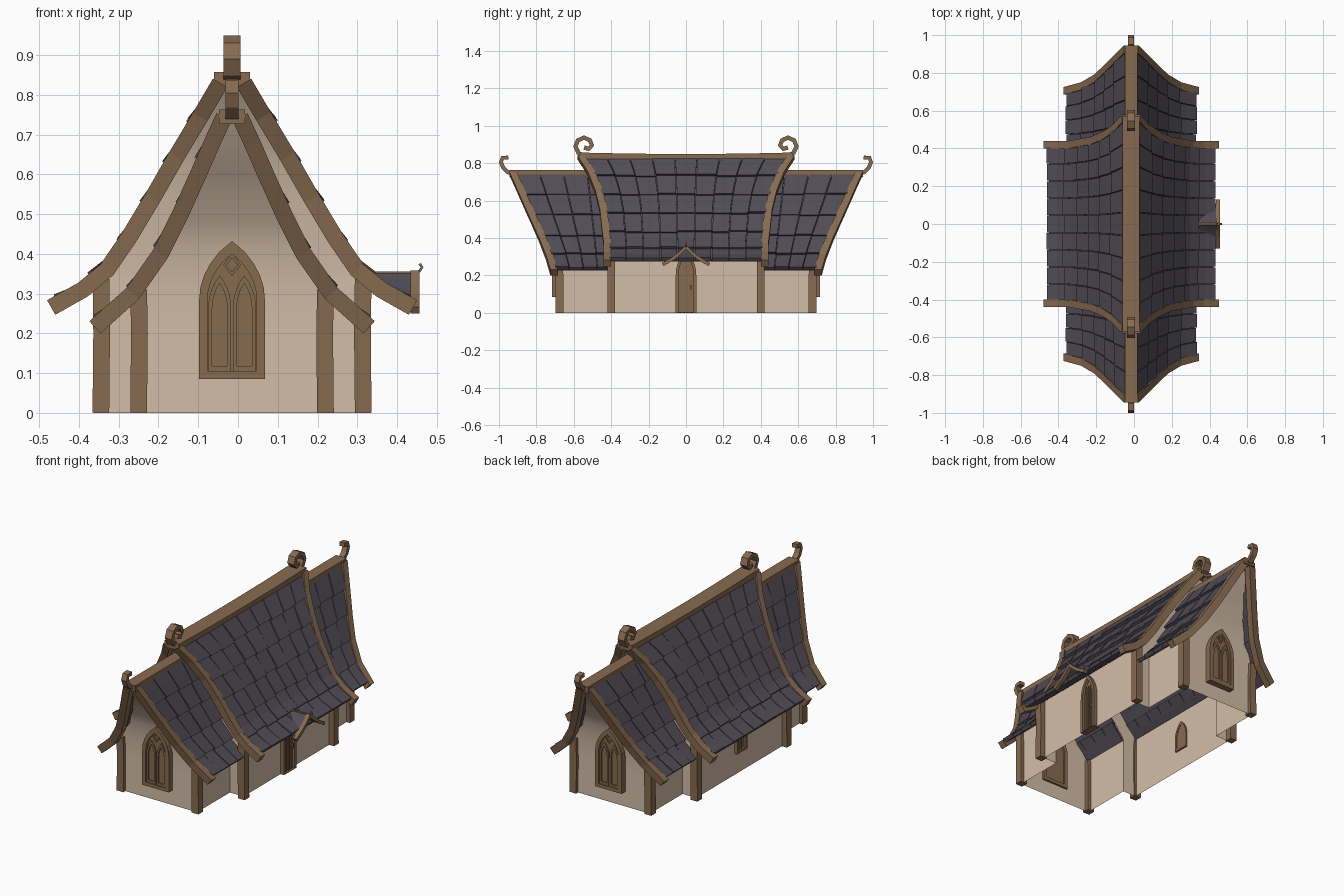
import bpy, bmesh, math, random
from mathutils import Vector as V

if "Cube" in bpy.data.objects:
    bpy.data.objects.remove(bpy.data.objects["Cube"])

random.seed(4)
CX = -0.015  # x of the ridge line (the dormer sticks out on the right)


def material(name, rgb):
    m = bpy.data.materials.new(name)
    m.diffuse_color = [c / 12.92 if c < 0.04045 else ((c + 0.055) / 1.055) ** 2.4 for c in rgb] + [1]
    m.use_nodes = True
    m.node_tree.nodes["Principled BSDF"].inputs["Base Color"].default_value = m.diffuse_color
    return m


WOOD = material("brown timber", (0.53, 0.42, 0.315))
CREAM = material("cream plaster", (0.83, 0.745, 0.66))
SLATE = material("dark slate", (0.32, 0.30, 0.335))


def mesh(name, verts, faces, mat, out=None, smooth=False):
    """Closed solids get recalculated normals, sheets are turned to face 'out'."""
    bm = bmesh.new()
    vs = [bm.verts.new(v) for v in verts]
    for f in faces:
        bm.faces.new([vs[i] for i in f])
    bm.normal_update()
    if out is None:
        bmesh.ops.recalc_face_normals(bm, faces=bm.faces)
    else:
        for f in bm.faces:
            if f.normal.dot(V(out)) < 0:
                f.normal_flip()
    for f in bm.faces:
        f.smooth = smooth
    me = bpy.data.meshes.new(name)
    bm.to_mesh(me)
    bm.free()
    me.materials.append(mat)
    ob = bpy.data.objects.new(name, me)
    bpy.context.collection.objects.link(ob)
    return ob


def sweep(name, pts, side, w, h, mat=WOOD):
    """Rectangular beam along pts: w across the side axis, h in the other direction."""
    pts, side, verts, faces = [V(p) for p in pts], V(side), [], []
    n = len(pts)
    for i, p in enumerate(pts):
        t = (pts[min(i + 1, n - 1)] - pts[max(i - 1, 0)]).normalized()
        up = t.cross(side).normalized()
        verts += [p + side * w / 2 * a + up * h / 2 * b for a, b in ((-1, -1), (1, -1), (1, 1), (-1, 1))]
    for i in range(n - 1):
        for k in range(4):
            j = (k + 1) % 4
            faces.append((4 * i + k, 4 * i + j, 4 * i + 4 + j, 4 * i + 4 + k))
    faces += [(0, 1, 2, 3), tuple(4 * n - 4 + k for k in range(4))]
    return mesh(name, verts, faces, mat)


# Roof profiles from ridge to eave: (half width, height, y of the flaring gable edge)
MAIN = [(0.03, 0.83, 0.56), (0.08, 0.745, 0.505), (0.14, 0.645, 0.465), (0.20, 0.54, 0.44),
        (0.26, 0.44, 0.43), (0.315, 0.36, 0.42), (0.375, 0.31, 0.42), (0.455, 0.265, 0.42)]
WING = [(0.02, 0.745, 0.925), (0.05, 0.68, 0.895), (0.085, 0.60, 0.86), (0.13, 0.50, 0.815),
        (0.18, 0.40, 0.77), (0.25, 0.30, 0.73), (0.345, 0.215, 0.705)]


def along(prof, t):
    """Point at arc-length fraction t of a profile."""
    ps = [V(p) for p in prof]
    ds = [math.hypot(b[0] - a[0], b[1] - a[1]) for a, b in zip(ps, ps[1:])]
    d = t * sum(ds)
    for a, b, l in zip(ps, ps[1:], ds):
        if d <= l + 1e-9:
            return a.lerp(b, d / l)
        d -= l
    return ps[-1]


def half_at(prof, z):
    """Roof half width at height z."""
    if z >= prof[0][1]:
        return 0.0
    for a, b in zip(prof, prof[1:]):
        if z >= b[1]:
            return a[0] + (b[0] - a[0]) * (a[1] - z) / (a[1] - b[1])
    return prof[-1][0]


def tiles(name, prof, s, rows, cols, y_range):
    """Overlapping slates; y_range(edge) gives the two y limits at a given height."""
    verts, faces, base_v, base_f = [], [], [], []

    def point(t, v, lift):
        p, a, b = along(prof, t), along(prof, max(t - 0.02, 0)), along(prof, min(t + 0.02, 1))
        d = V((b[0] - a[0], b[1] - a[1])).normalized()
        y0, y1 = y_range(p[2])
        return (CX + s * (p[0] - d[1] * lift), y0 + (y1 - y0) * v, p[1] + d[0] * lift)

    for r in range(rows):
        t0, t1 = 0.97 * r / rows, 0.97 * (r + 1) / rows
        for c in range(cols):
            drop = random.uniform(0, 0.016) if r < rows - 1 else 0
            v0, v1 = (c + 0.02) / cols, (c + 0.98) / cols
            up = random.uniform(0.014, 0.022)
            k = len(verts)
            for t, lo, hi in ((t0, -0.006, 0.008), ((t0 + t1) / 2, 0, 0.006 + up / 2), (t1 + drop, 0.002, up + 0.004)):
                verts += [point(t, v0, lo), point(t, v1, lo), point(t, v1, hi), point(t, v0, hi)]
            for q in (k, k + 4):
                faces += [(q + i, q + (i + 1) % 4, q + 4 + (i + 1) % 4, q + 4 + i) for i in range(4)]
            faces += [(k, k + 1, k + 2, k + 3), (k + 8, k + 9, k + 10, k + 11)]
    mesh(name, verts, faces, SLATE)
    for i in range(13):  # closing layer under the slates
        base_v += [point(0.97 * i / 12, 0, 0), point(0.97 * i / 12, 1, 0)]
    base_f = [(2 * i, 2 * i + 1, 2 * i + 3, 2 * i + 2) for i in range(12)]
    mesh(name + "_underlay", base_v, base_f, SLATE, (s, 0, 0.6))


def gable(name, s, levels, outer, inner, y_at):
    """Plaster gable made of horizontal strips, leaning outward near the top."""
    for sides in ((-1, 1) if inner else (0,)):
        verts = []
        for z in levels:
            a, b = (sides * inner(z), sides * outer(z)) if inner else (-outer(z), outer(z))
            verts += [(CX + a, s * y_at(z), z), (CX + b, s * y_at(z), z)]
        faces = [(2 * i, 2 * i + 1, 2 * i + 3, 2 * i + 2) for i in range(len(levels) - 1)]
        mesh(name, verts, faces, CREAM, (0, s, 0), True)


def lerp_table(tab, z):
    for (z0, y0), (z1, y1) in zip(tab, tab[1:]):
        if z <= z1:
            return y0 + (y1 - y0) * (z - z0) / (z1 - z0)
    return tab[-1][1]


def arch(w, z0, spring, top, n=5):
    """Pointed arch outline, counter-clockwise from bottom left."""
    right = [(w * math.cos(i / n * math.pi / 2) ** 0.8 if i < n else 0,
              spring + (top - spring) * (i / n) ** 0.9) for i in range(n + 1)]
    return [(-w, z0), (w, z0)] + right + [(-x, z) for x, z in reversed(right[:-1])]


def ring(name, outer, inner, place, d0, d1):
    n = len(outer)
    verts = [place(u, z, d) for o, d in ((outer, d0), (outer, d1), (inner, d1), (inner, d0)) for u, z in o]
    faces = [(k * n + i, k * n + (i + 1) % n, (k + 1) % 4 * n + (i + 1) % n, (k + 1) % 4 * n + i)
             for k in range(4) for i in range(n)]
    mesh(name, verts, faces, WOOD)


def plate(name, outline, place, d0, d1, mat=WOOD):
    n = len(outline)
    verts = [place(u, z, d) for d in (d0, d1) for u, z in outline]
    faces = [tuple(range(n)), tuple(range(n, 2 * n))]
    faces += [(i, (i + 1) % n, n + (i + 1) % n, n + i) for i in range(n)]
    mesh(name, verts, faces, mat)


# Slate roofs
for s in (-1, 1):
    tiles("main_roof_slates", MAIN, s, 6, 9, lambda e: (-e + 0.01, e - 0.01))
    for f in (-1, 1):
        tiles("wing_roof_slates", WING, s, 5, 4, lambda e, f=f: (f * 0.40, f * (e - 0.01)))

# Curved barge boards, corner posts and side walls
for s in (-1, 1):
    for f in (-1, 1):
        for nm, prof in (("main", MAIN), ("wing", WING)):
            sweep(nm + "_barge_board", [(CX + s * h, f * e, z) for h, z, e in prof], (0, 1, 0), 0.04, 0.042)
        sweep("main_post", [(CX + s * 0.33, f * 0.40, 0), (CX + s * 0.328, f * 0.40, 0.2),
                            (CX + s * 0.33, f * 0.40, 0.345)], (0, 1, 0), 0.042, 0.042)
        sweep("wing_post", [(CX + s * 0.235, f * 0.677, 0), (CX + s * 0.233, f * 0.677, 0.2),
                            (CX + s * 0.235, f * 0.68, 0.31)], (0, 1, 0), 0.042, 0.042)
        x = CX + s * 0.235
        mesh("wing_side_wall", [(x, f * 0.385, 0), (x, f * 0.68, 0), (x, f * 0.68, 0.315), (x, f * 0.385, 0.315)],
             [(0, 1, 2, 3)], CREAM, (s, 0, 0))
    x = CX + s * 0.32
    mesh("main_side_wall", [(x, -0.39, 0), (x, 0.39, 0), (x, 0.39, 0.35), (x, -0.39, 0.35)],
         [(0, 1, 2, 3)], CREAM, (s, 0, 0))

# Leaning gable walls
WING_Y = [(0, 0.68), (0.3, 0.682), (0.42, 0.70), (0.55, 0.765), (0.66, 0.84), (0.745, 0.89)]
MAIN_Y = [(0, 0.387), (0.36, 0.388), (0.54, 0.41), (0.645, 0.435), (0.74, 0.475), (0.83, 0.53)]
for f in (-1, 1):
    gable("wing_gable_wall", f, [0, 0.2, 0.3, 0.36, 0.42, 0.48, 0.55, 0.6, 0.66, 0.7, 0.74],
          lambda z: min(0.235, half_at(WING, z)), None, lambda z: lerp_table(WING_Y, z))
    gable("main_gable_wall", f, [0, 0.2, 0.32, 0.36, 0.44, 0.54, 0.6, 0.645, 0.7, 0.75, 0.79, 0.828],
          lambda z: min(0.32, half_at(MAIN, z)), lambda z: min(0.235, half_at(WING, z)),
          lambda z: lerp_table(MAIN_Y, z))

# Ridge beams and scroll finials
sweep("main_ridge_beam", [(CX, y, 0.831 + 0.025 * (y * y)) for y in (-0.57, -0.3, 0, 0.3, 0.57)], (1, 0, 0), 0.09, 0.036)
SCROLL = [(0.54, 0.835), (0.575, 0.855), (0.591, 0.89), (0.578, 0.922), (0.545, 0.937), (0.514, 0.923),
          (0.503, 0.896), (0.52, 0.876), (0.545, 0.884)]
HOOK = [(0.91, 0.745), (0.95, 0.75), (0.977, 0.775), (0.989, 0.805), (0.982, 0.828), (0.95, 0.83)]
for f in (-1, 1):
    sweep("wing_ridge_beam", [(CX, f * 0.38, 0.745), (CX, f * 0.945, 0.745)], (1, 0, 0), 0.066, 0.036)
    sweep("main_scroll_finial", [(CX, f * y, z) for y, z in SCROLL], (1, 0, 0), 0.042, 0.024)
    sweep("wing_hook_finial", [(CX, f * y, z) for y, z in HOOK], (1, 0, 0), 0.032, 0.022)

# Tracery windows in both end gables
for f in (-1, 1):
    def at_gable(u, z, d, f=f):
        return (CX + u, f * (0.69 + d), z)
    ring("gable_window_frame", arch(0.083, 0.085, 0.28, 0.432), arch(0.062, 0.105, 0.28, 0.40), at_gable, -0.02, 0.026)
    plate("gable_window_panel", arch(0.066, 0.10, 0.28, 0.405), at_gable, -0.01, 0.012)
    for c in (-0.031, 0.031):
        ring("gable_window_lancet", [(u + c, z) for u, z in arch(0.029, 0.105, 0.26, 0.345)],
             [(u + c, z) for u, z in arch(0.019, 0.118, 0.26, 0.325)], at_gable, 0.01, 0.021)
    ring("gable_window_diamond", [(0, 0.345), (0.022, 0.372), (0, 0.402), (-0.022, 0.372)],
         [(0, 0.355), (0.014, 0.372), (0, 0.390), (-0.014, 0.372)], at_gable, 0.01, 0.021)


# Door on the right wall
def at_door(u, z, d):
    return (CX + 0.32 + d, u, z)


ring("door_frame", arch(0.055, 0, 0.20, 0.335), arch(0.040, 0.004, 0.20, 0.31), at_door, -0.015, 0.022)
plate("door_panel", arch(0.042, 0.002, 0.20, 0.313), at_door, -0.01, 0.008)
for u in (-0.02, 0, 0.02):
    plate("door_batten", [(u - 0.004, 0.005), (u + 0.004, 0.005), (u + 0.004, 0.27), (u - 0.004, 0.27)], at_door, 0.006, 0.014)
plate("door_handle", [(0.022, 0.125), (0.03, 0.125), (0.03, 0.15), (0.022, 0.15)], at_door, 0.01, 0.024)


# Small window on the left wall
def at_left(u, z, d):
    return (CX - 0.32 - d, u, z)


ring("side_window_frame", arch(0.045, 0.12, 0.20, 0.29), arch(0.032, 0.133, 0.20, 0.27), at_left, -0.01, 0.018)
plate("side_window_panel", arch(0.034, 0.13, 0.20, 0.273), at_left, -0.006, 0.006)
plate("side_window_mullion", [(-0.004, 0.13), (0.004, 0.13), (0.004, 0.27), (-0.004, 0.27)], at_left, 0.004, 0.013)

# Dormer hood over the door
CURVE = [(0, 0.352), (0.03, 0.322), (0.07, 0.29), (0.125, 0.258)]
for s in (-1, 1):
    front = [(0.45, s * y, z + 0.004) for y, z in CURVE]
    mesh("dormer_slates", [(0.31, 0, 0.356)] + front, [(0, i, i + 1) for i in (1, 2, 3)], SLATE, (0, s, 0.8))
    sweep("dormer_barge_board", [(0.445, s * y, z) for y, z in CURVE], (1, 0, 0), 0.022, 0.018)
sweep("dormer_ridge_hook", [(0.31, 0, 0.352), (0.445, 0, 0.352), (0.457, 0, 0.357), (0.463, 0, 0.366), (0.457, 0, 0.375)],
      (0, 1, 0), 0.012, 0.007)
